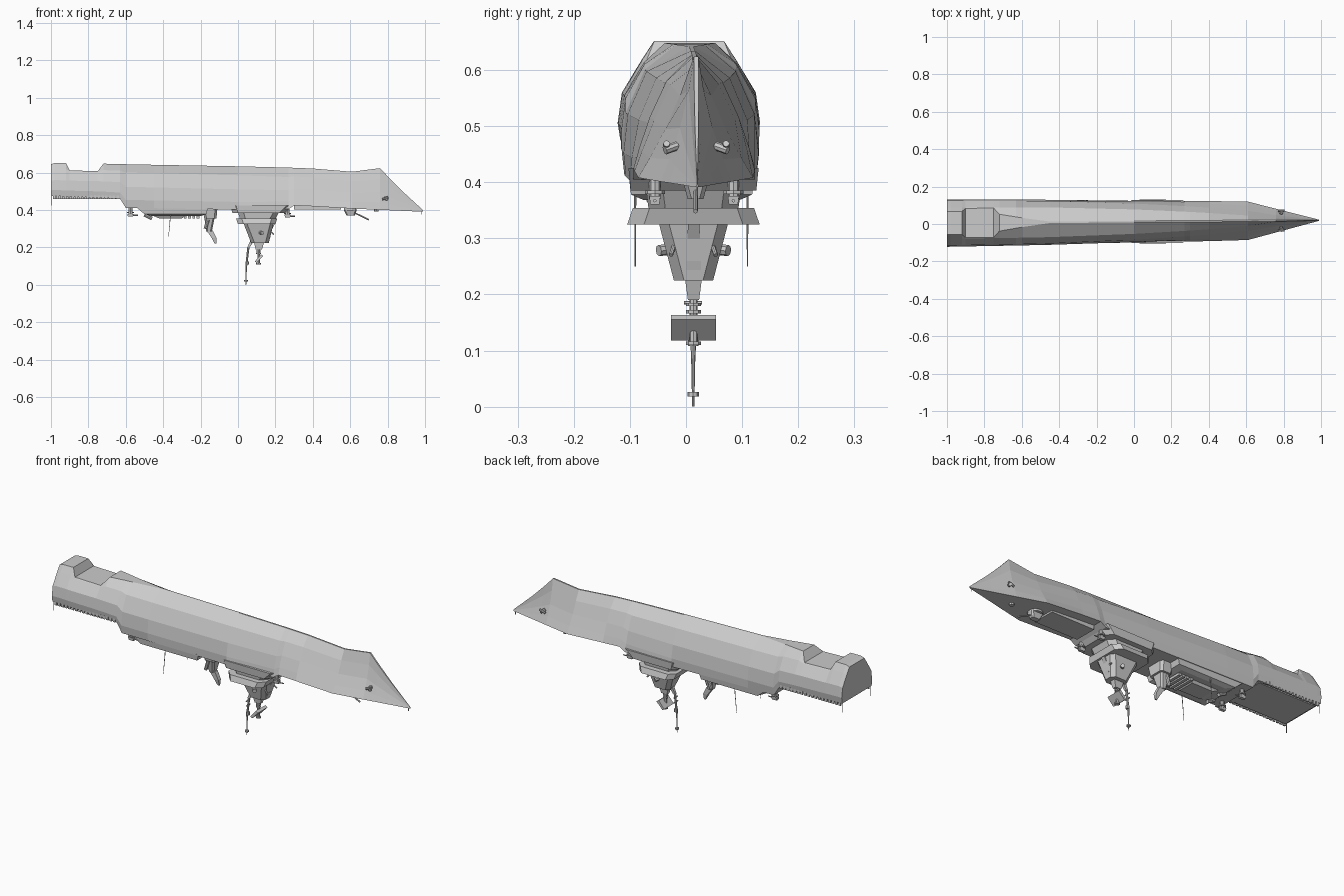
import bpy, bmesh, math
from mathutils import Vector

if "Cube" in bpy.data.objects:
    bpy.data.objects.remove(bpy.data.objects["Cube"])


def mesh(name, verts, faces):
    me = bpy.data.meshes.new(name)
    bm = bmesh.new()
    vs = [bm.verts.new(v) for v in verts]
    for f in faces:
        bm.faces.new([vs[i] for i in f])
    bmesh.ops.recalc_face_normals(bm, faces=bm.faces)
    bm.to_mesh(me)
    bm.free()
    ob = bpy.data.objects.new(name, me)
    bpy.context.collection.objects.link(ob)
    return ob


def cy(x):
    """Centreline of the slightly yawed ship."""
    return 0.005 + 0.0075 * (x + 1)


def loft(name, rings):
    n = len(rings[0])
    verts = [v for r in rings for v in r]
    faces = [list(range(n)), list(range(n * (len(rings) - 1), n * len(rings)))]
    for k in range(len(rings) - 1):
        for i in range(n):
            j = (i + 1) % n
            faces.append([k * n + i, k * n + j, k * n + n + j, k * n + n + i])
    return mesh(name, verts, faces)


def block(name, *levels, y=0.0, cut=0.0):
    """Stack of levels (x0, x1, half_width, z); cut chamfers the corners."""
    rings = []
    for x0, x1, h, z in levels:
        c = cy((x0 + x1) / 2) + y
        quarter = [(1, 1 - cut / h), (1 - 2 * cut / (x1 - x0), 1)] if cut else [(1, 1)]
        pts = []
        for sx, sy in ((1, 1), (-1, 1), (-1, -1), (1, -1)):
            q = quarter if sx == sy else quarter[::-1]
            pts += [(sx * a, sy * b) for a, b in q]
        mx, hx = (x0 + x1) / 2, (x1 - x0) / 2
        rings.append([(mx + a * hx, c + b * h, z) for a, b in pts])
    return loft(name, rings)


def rod(name, a, b, r, r2=None, n=8):
    a, b = Vector(a), Vector(b)
    s = (b - a).orthogonal().normalized()
    t = (b - a).normalized().cross(s)
    angles = [i * math.tau / n for i in range(n)]
    return loft(name, [[p + q * (math.cos(g) * s + math.sin(g) * t) for g in angles]
                       for p, q in ((a, r), (b, r if r2 is None else r2))])


def post(name, x, z0, z1, r, y=0.0, n=8):
    return rod(name, (x, cy(x) + y, z0), (x, cy(x) + y, z1), r, n=n)


def hull_ring(x, keel_z, deck_z):
    """Section from rules: full and boxy aft, sharp V towards the bow."""
    full = 1 - min(1, max(0, (x + .6) / 1.3) ** 2)
    deck_w = .122 - .0106 * (x + 1) if x < .6 else .105 - .262 * (x - .6)
    notch = -.91 < x < -.73
    top = .65 if notch else keel_z
    keel_w = .078 if notch else .062 if x < -.9 else max(.004, .045 * (-.45 - x) / .27)
    z = lambda t: min(deck_z + t * (top - deck_z), keel_z - .004)
    half = [(min(keel_w, deck_w * .1) if x > 0 else keel_w, keel_z),
            (deck_w * (.21 + .48 * full), z(.73 + .08 * full)),
            (deck_w * (.46 + .52 * full), z(.43 + .05 * full)),
            (deck_w * (.76 + .28 * full), z(.18)),
            (deck_w, deck_z)]
    return [(x, cy(x) + w, h) for w, h in half] + [(x, cy(x) - w, h) for w, h in half[::-1]]


# Overturned hull: x, keel height, deck height
stations = [(-1, .645, .475), (-.98, .652, .475), (-.92, .652, .473), (-.90, .612, .472),
            (-.75, .608, .467), (-.72, .648, .466), (-.63, .646, .46), (-.60, .645, .412),
            (-.45, .642, .41), (0, .634, .402), (.27, .627, .405), (.30, .626, .425), (.40, .622, .42),
            (.61, .605, .408), (.76, .624, .401), (.81, .57, .399), (.88, .50, .396), (.99, .399, .391)]
loft("hull", [hull_ring(*s) for s in stations])

# Deckhouses hanging under the deck
block("hangar_house", (-.54, -.16, .112, .412), (-.50, -.17, .108, .378), (-.46, -.20, .085, .368))
block("hangar_roof", (-.46, -.28, .055, .372), (-.42, -.30, .045, .355))
for i in range(4):
    x = -.29 + i * .023
    block("launcher_rack", (x, x + .015, .06, .372), (x, x + .015, .06, .356))
block("bridge_base", (-.04, .29, .116, .425), (-.03, .25, .112, .385), cut=.03)
block("bridge_neck", (0, .22, .085, .39), (.01, .20, .08, .352), cut=.03)
block("bridge", (-.01, .21, .108, .354), (0, .20, .118, .325), cut=.03)
block("foredeck_plate", (.30, .55, .06, .425), (.30, .55, .06, .403))
block("aft_deck_plate", (-.98, -.65, .105, .475), (-.98, -.65, .105, .460))

# Main tower with radar panel
block("tower", (.03, .19, .062, .328), (.07, .165, .035, .225), cut=.018)
block("tower_cap", (.085, .14, .015, .228), (.095, .128, .010, .19))
block("tower_front", (.15, .20, .010, .33), (.15, .175, .012, .285))
block("tower_box", (.14, .175, .013, .26), (.14, .165, .013, .23))
post("radar_post", .11, .20, .115, .007)
for z in (.185, .172, .116):
    post("post_collar", .11, z, z - .006, .013)
c = cy(.1)
loft("radar_panel", [[(.09, y, .125), (.10, y, .118), (.135, y, .155), (.122, y, .163)]
                     for y in (c - .04, c + .04)])

# Raked pole mast
m = cy(.05)
block("mast_arm", (.08, .11, .010, .27), (.05, .062, .006, .20))
rod("mast_pole", (.056, m, .205), (.044, m, .10), .006, .005)
rod("mast_tip", (.044, m, .10), (.042, m, 0), .004, .002)
post("mast_collar", .049, .125, .108, .009)
post("mast_head", .043, .026, .018, .010)
for z in (.185, .16):
    rod("mast_yard", (.05, m - .016, z), (.05, m + .016, z), .003)

# Aft funnel mast
block("funnel_base", (-.19, -.11, .055, .41), (-.18, -.115, .045, .355), cut=.012)
block("funnel", (-.18, -.125, .035, .36), (-.17, -.14, .018, .285), cut=.008)
block("funnel_beak", (-.168, -.135, .012, .29), (-.14, -.115, .010, .25), (-.125, -.115, .004, .22))

# Bow gun and foredeck fittings
post("gun_ring", .60, .412, .398, .035, n=12)
block("gun_turret", (.565, .635, .022, .40), (.58, .625, .014, .37), cut=.007)
rod("gun_barrel", (.62, cy(.6), .387), (.70, cy(.6), .348), .004)
post("bow_winch", .74, .405, .392, .012)
post("bow_staff", .98, .395, .375, .0015)

# Paired fittings on both sides
for s in (-1, 1):
    rod("tower_dome", (.12, c + s * .045, .28), (.13, c + s * .062, .278), .010)
    rod("signal_arm", (.16, c + s * .03, .30), (.19, c + s * .04, .27), .004)
    rod("funnel_pipe", (-.16, cy(-.16) + s * .03, .35), (-.175, cy(-.16) + s * .03, .30), .009)
    # small deck guns fore and aft
    for x, z in ((.265, .405), (-.575, .41)):
        y = s * .07
        post("mount_post", x, z, z - .035, .010, y)
        post("mount_disc", x, z - .02, z - .026, .018, y)
        block("mount_head", (x - .016, x + .016, .010, z - .03), (x - .014, x + .014, .008, z - .045), y=y)
        rod("mount_barrel", (x, cy(x) + y, z - .038), (x + .04, cy(x) + y, z - .038), .003)
    # aerials and stern staffs
    rod("whip_aerial", (-.36, cy(-.4) + s * .1, .38), (-.372, cy(-.4) + s * .1, .25), .002, .001)
    post("stern_staff", -.996, .48, .425, .0015, s * .115)
    rod("aft_launcher", (-.50, cy(-.5) + s * .04, .375), (-.46, cy(-.5) + s * .04, .355), .009)
    # anchors
    a = Vector((.785, cy(.79) + s * .034, .465))
    rod("anchor_shank", a, a + Vector((.01, s * .022, -.008)), .008)
    rod("anchor_fluke", a + Vector((-.014, s * .019, -.008)), a + Vector((.018, s * .019, .004)), .006)
    # safety net stubs along the aft deck
    for i in range(18):
        x = -.99 + i * .02
        block("deck_net", (x, x + .013, .004, .478), (x, x + .013, .004, .459), y=s * .117)
